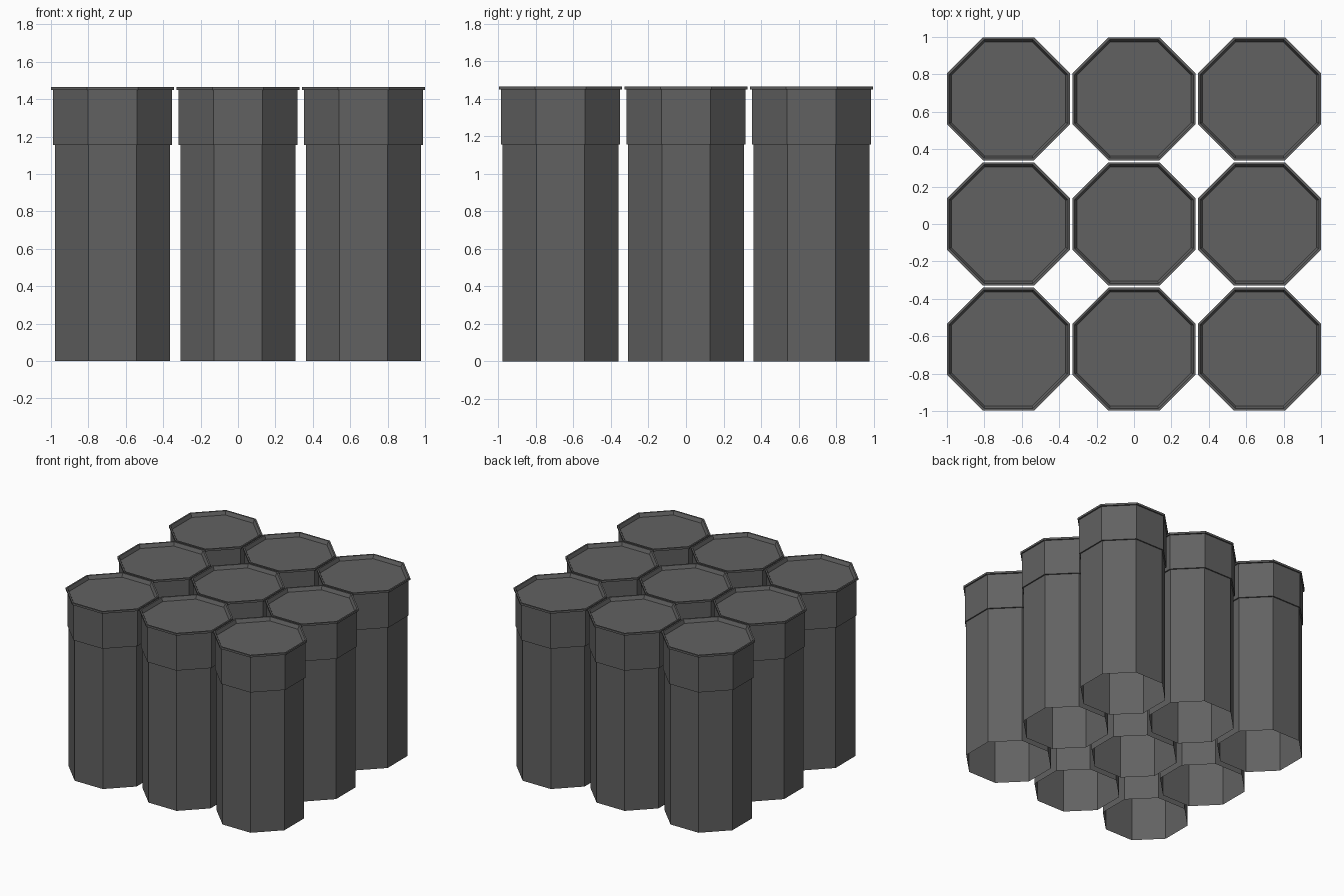
import bpy, bmesh, math

if "Cube" in bpy.data.objects:
    bpy.data.objects.remove(bpy.data.objects["Cube"])

SIDES = 8
PITCH_X, PITCH_Y = 0.671, 0.669

# Column profile: (apothem, height), from the open foot up to the recessed lid
PROFILE = [(0.308, 0.0), (0.308, 1.156), (0.318, 1.156), (0.318, 1.449),
           (0.329, 1.449), (0.329, 1.465), (0.317, 1.465), (0.305, 1.436)]


def column_mesh():
    bm = bmesh.new()
    rings = []
    for apothem, z in PROFILE:
        r = apothem / math.cos(math.pi / SIDES)
        rings.append([bm.verts.new((r * math.cos((i + 0.5) * math.tau / SIDES),
                                    r * math.sin((i + 0.5) * math.tau / SIDES), z))
                      for i in range(SIDES)])
    # Walls, collar and rim
    for low, high in zip(rings, rings[1:]):
        for i in range(SIDES):
            j = (i + 1) % SIDES
            bm.faces.new((low[i], low[j], high[j], high[i]))
    # Recessed lid; the foot stays open
    bm.faces.new(rings[-1])
    mesh = bpy.data.meshes.new("octagonal_column")
    bm.to_mesh(mesh)
    bm.free()
    return mesh


# Three by three cluster of hollow columns
mesh = column_mesh()
for row in (-1, 0, 1):
    for col in (-1, 0, 1):
        ob = bpy.data.objects.new(f"column_{row + 2}_{col + 2}", mesh)
        ob.location = (col * PITCH_X, row * PITCH_Y, 0)
        bpy.context.collection.objects.link(ob)

# Dark grey finish
mat = bpy.data.materials.new("dark_grey")
mat.diffuse_color = (0.12, 0.12, 0.12, 1)
mat.use_nodes = True
mat.node_tree.nodes["Principled BSDF"].inputs["Base Color"].default_value = mat.diffuse_color
mesh.materials.append(mat)
